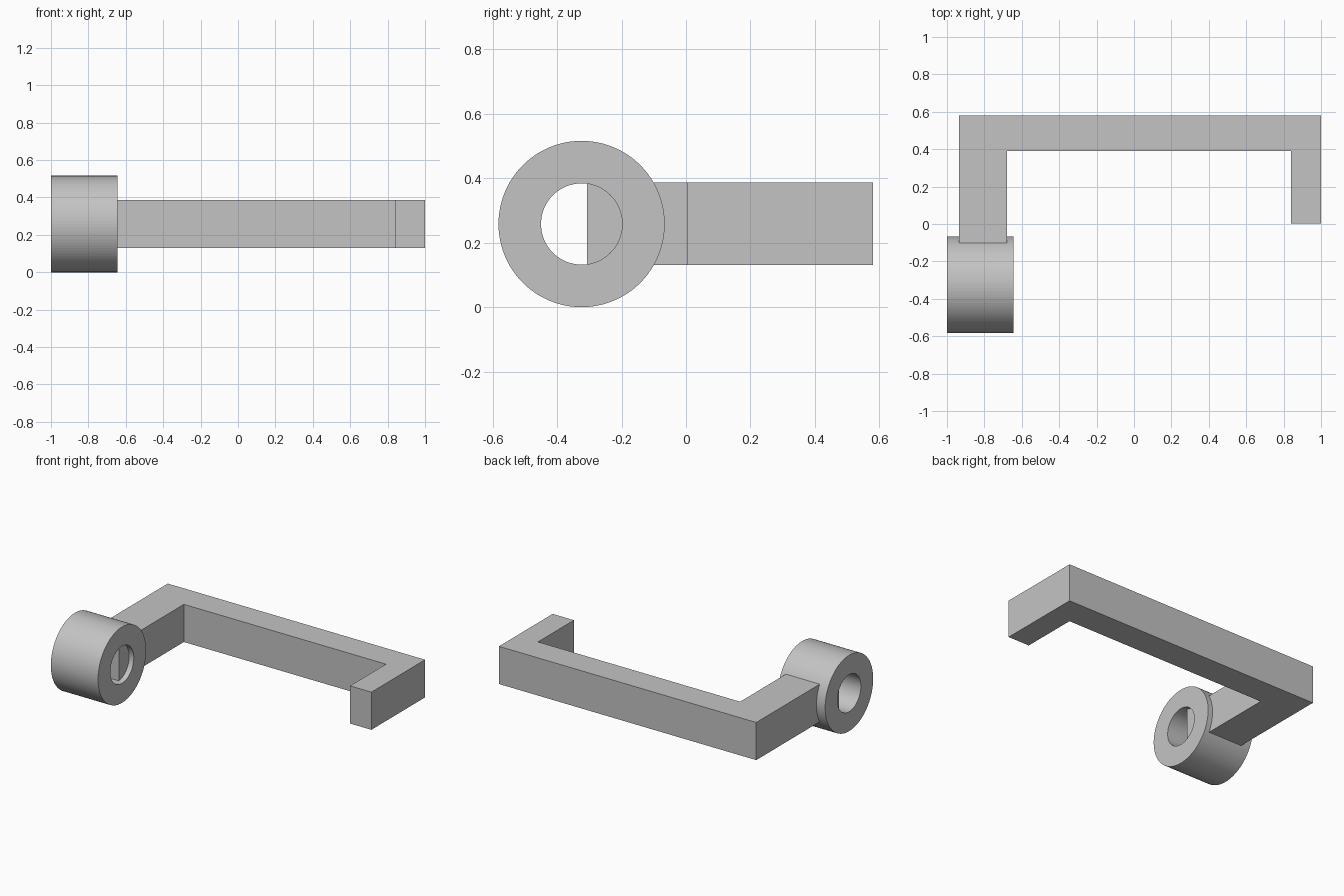
import bpy, bmesh, math
from mathutils import Vector

cube = bpy.data.objects.get("Cube")
if cube:
    bpy.data.objects.remove(cube, do_unlink=True)

grey = bpy.data.materials.new("plain grey")
grey.use_nodes = True
colour = (0.55, 0.55, 0.55, 1)
grey.diffuse_color = colour
grey.node_tree.nodes["Principled BSDF"].inputs["Base Color"].default_value = colour


def extruded(name, loops, offset):
    """Sweep each loop along offset; two loops make a hollow ring."""
    bm = bmesh.new()
    ends = []
    for shift in (Vector(), Vector(offset)):
        ends.append([[bm.verts.new(Vector(p) + shift) for p in loop] for loop in loops])
    n = len(loops[0])
    for near, far in zip(*ends):
        for i in range(n):
            j = (i + 1) % n
            bm.faces.new((near[i], near[j], far[j], far[i]))
    for end in ends:
        if len(end) == 1:
            bm.faces.new(end[0])
        else:
            outer, inner = end
            for i in range(n):
                j = (i + 1) % n
                bm.faces.new((outer[i], outer[j], inner[j], inner[i]))
    bmesh.ops.recalc_face_normals(bm, faces=bm.faces)
    mesh = bpy.data.meshes.new(name)
    bm.to_mesh(mesh)
    bm.free()
    mesh.materials.append(grey)
    obj = bpy.data.objects.new(name, mesh)
    bpy.context.collection.objects.link(obj)
    return obj


# Square-cornered bracket; its long arm reaches into the collar bore
outline = [(-0.935, -0.308), (-0.68, -0.308), (-0.68, 0.39), (0.84, 0.39),
           (0.84, 0.004), (1, 0.004), (1, 0.581), (-0.935, 0.581)]
extruded("bracket", [[(x, y, 0.131) for x, y in outline]], (0, 0, 0.256))


# Hollow collar with its axis along x
def circle(radius, sides=96):
    angles = [math.tau * i / sides for i in range(sides)]
    return [(-1, -0.324 + radius * math.cos(a), 0.258 + radius * math.sin(a)) for a in angles]


extruded("collar", [circle(0.258), circle(0.126)], (0.355, 0, 0))
